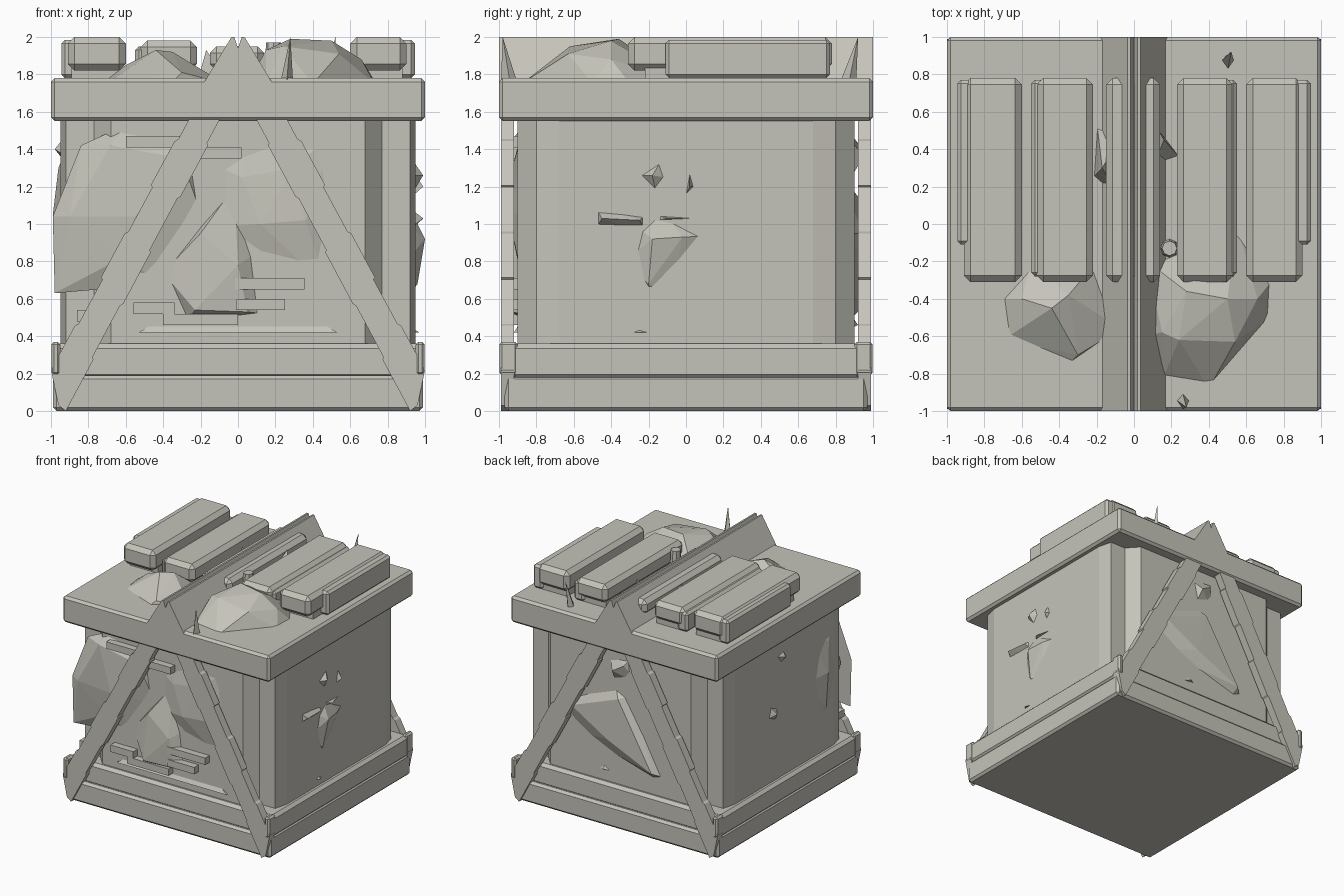
import bpy, bmesh, math
from mathutils import Vector

old = bpy.data.objects.get("Cube")
if old:
    bpy.data.objects.remove(old)

stone = bpy.data.materials.new("warm_grey_stone")
stone.use_nodes = True
GREY = (0.56, 0.55, 0.49, 1)
stone.diffuse_color = GREY
stone.node_tree.nodes["Principled BSDF"].inputs["Base Color"].default_value = GREY


def finish(name, bm, bevel=0):
    bmesh.ops.recalc_face_normals(bm, faces=bm.faces)
    mesh = bpy.data.meshes.new(name)
    bm.to_mesh(mesh)
    bm.free()
    mesh.materials.append(stone)
    ob = bpy.data.objects.new(name, mesh)
    bpy.context.collection.objects.link(ob)
    if bevel:
        mod = ob.modifiers.new("Bevel", "BEVEL")
        mod.width, mod.segments = bevel, 1
    return ob


def box(name, x, y, z, bevel=0):
    bm = bmesh.new()
    bmesh.ops.create_cube(bm, size=1)
    for v in bm.verts:
        v.co = [(r[0] + r[1]) / 2 + c * (r[1] - r[0]) for c, r in zip(v.co, (x, y, z))]
    return finish(name, bm, bevel)


def prism(name, outline, axis, lo, hi, bevel=0):
    """Extrude a 2D outline along y or z."""
    bm = bmesh.new()
    at = (lambda a, b, t: (a, t, b)) if axis == "y" else (lambda a, b, t: (a, b, t))
    low = [bm.verts.new(at(a, b, lo)) for a, b in outline]
    high = [bm.verts.new(at(a, b, hi)) for a, b in outline]
    bm.faces.new(low)
    bm.faces.new(high)
    for i in range(len(low)):
        j = (i + 1) % len(low)
        bm.faces.new((low[i], low[j], high[j], high[i]))
    return finish(name, bm, bevel)


def rock(name, rim, peaks, place):
    """Faceted lump: rim points on a wall, peaks raised off it; place maps (u, v, depth) to xyz."""
    bm = bmesh.new()
    for u, v in rim:
        bm.verts.new(place(u, v, -0.03))
    for u, v, d in peaks:
        bm.verts.new(place(u, v, d))
    res = bmesh.ops.convex_hull(bm, input=bm.verts)
    loose = {g for g in res["geom_interior"] + res["geom_unused"] if isinstance(g, bmesh.types.BMVert)}
    bmesh.ops.delete(bm, geom=list(loose), context="VERTS")
    return finish(name, bm)


def front(u, v, d): return (u, -0.9 - d, v)
def side_wall(u, v, d): return (0.93 + d, u, v)
def back(u, v, d): return (u, 0.87 + d, v)
def other_side(u, v, d): return (-0.93 - d, u, v)
def lid_top(u, v, d): return (u, v, 1.78 + d)


# Base, body and lid
box("base_lower", (-0.99, 0.99), (-0.97, 0.97), (0, 0.19), 0.02)
box("base_upper", (-0.995, 0.995), (-0.94, 0.94), (0.17, 0.36), 0.025)
quarter = [(0.95, 0.68), (0.92, 0.8), (0.77, 0.8), (0.68, 0.9)]
half = quarter + [(-x, y) for x, y in reversed(quarter)]
prism("body", half + [(x, -y) for x, y in reversed(half)], "z", 0.34, 1.6)
box("lid", (-1, 1), (-1, 1), (1.55, 1.78), 0.02)

# Timber A-frames with stepped edges, front and back
outer_a, outer_b = Vector((-1, 0.22)), Vector((-0.2, 1.7))
inner_a, inner_b = Vector((-0.92, 0.0)), Vector((0, 1.72))


def stepped(a, b, shift):
    pts = []
    for i in range(6):
        off = Vector((shift * (i % 2), 0))
        pts += [a.lerp(b, i / 6) + off, a.lerp(b, (i + 0.96) / 6) + off]
    return [tuple(p) for p in pts] + [tuple(b)]


for label, y in (("front", -0.99), ("back", 0.92)):
    for side, s in (("right", 1), ("left", -1)):
        outline = stepped(outer_a, outer_b, 0.014)
        outline += list(reversed(stepped(inner_a, inner_b, -0.012))) + [(-0.96, 0.03)]
        prism(f"{label}_{side}_leg", [(x * s, z) for x, z in outline], "y", y, y + 0.07)
    for side, s in (("right", 1), ("left", -1)):
        foot_y = (-0.998, -0.9) if label == "front" else (0.9, 0.998)
        box(f"{label}_{side}_foot", sorted((s * 0.95, s * 0.998)), foot_y, (0.19, 0.37), 0.015)

# Grooved ridge running over the lid
prism("ridge", [(-0.18, 1.76), (-0.035, 2.0), (-0.02, 2.0), (0, 1.94), (0.02, 2.0),
                (0.035, 2.0), (0.18, 1.76)], "y", -1, 1)

# Planks across the lid
for i, (x0, x1, top) in enumerate([(-0.91, -0.6, 2.0), (-0.52, -0.22, 1.98), (-0.15, 0.14, 1.95),
                                   (0.23, 0.53, 1.98), (0.6, 0.9, 2.0)]):
    box(f"plank_{i + 1}", (x0, x1), (-0.31, 0.78), (1.82, top), 0.035)
    box(f"plank_{i + 1}_core", (x0 + 0.02, x1 - 0.02), (-0.22, 0.75), (1.77, 1.85))
for name, s in (("right", -1), ("left", 1)):
    box(f"{name}_plank_splint", sorted((s * 0.85, s * 0.945)), (-0.11, 0.77), (1.78, 1.985), 0.02)
    box(f"{name}_inner_splint", sorted((s * 0.45, s * 0.55)), (-0.28, 0.77), (1.78, 1.95), 0.02)

# Boulders and spikes on the lid
rock("lid_boulder_right", [(-0.7, -0.62), (-0.73, -0.4), (-0.55, -0.2), (-0.2, -0.2), (-0.07, -0.56),
                           (-0.36, -0.76)],
     [(-0.44, -0.45, 0.15), (-0.35, -0.38, 0.14), (-0.3, -0.7, 0.03), (-0.6, -0.4, 0.07)], lid_top)
rock("lid_boulder_left", [(0.05, -0.6), (0.07, -0.2), (0.55, 0.0), (0.74, -0.3), (0.73, -0.5),
                          (0.4, -0.88), (0.15, -0.84)],
     [(0.15, -0.58, 0.15), (0.28, -0.36, 0.21), (0.5, -0.4, 0.2), (0.54, -0.63, 0.13),
      (0.24, -0.62, 0.17), (0.66, -0.4, 0.1)], lid_top)
for name, x, y, lean in (("front", 0.26, -0.94, -0.04), ("back", 0.5, 0.87, 0.05)):
    rock(f"{name}_spike", [(x - 0.035, y), (x, y - 0.05), (x + 0.035, y), (x, y + 0.04)],
         [(x + 0.02, y + lean, 0.22)], lid_top)
rock("ridge_chip", [(-0.22, 0.25), (-0.05, 0.1), (-0.05, 0.5), (-0.2, 0.55)], [(-0.17, 0.3, 0.15)], lid_top)
rock("ridge_shard", [(0.12, 0.52), (0.25, 0.35), (0.1, 0.3)], [(0.16, 0.45, 0.16)], lid_top)
bm = bmesh.new()
bmesh.ops.create_cone(bm, cap_ends=True, segments=8, radius1=0.05, radius2=0.04, depth=0.2)
bmesh.ops.translate(bm, verts=bm.verts, vec=(0.19, -0.13, 1.87))
finish("peg", bm)

# Front boulders
rock("front_boulder_right", [(-0.99, 1.04), (-0.98, 0.63), (-0.84, 1.42), (-0.6, 1.53), (-0.25, 1.45),
                             (-0.18, 1.0), (-0.4, 0.68), (-0.75, 0.66)],
     [(-0.9, 1.04, 0.03), (-0.55, 1.04, 0.07), (-0.68, 1.42, 0.05), (-0.3, 1.35, 0.05),
      (-0.62, 0.82, 0.04)], front)
rock("front_boulder_left", [(-0.2, 1.35), (0.05, 1.52), (0.52, 1.5), (0.56, 1.1), (0.48, 0.66), (0.12, 0.75),
                            (-0.2, 0.98)],
     [(0.02, 1.25, 0.02), (0.12, 1.0, 0.04), (0.36, 1.02, 0.04), (0.3, 1.3, 0.03)], front)
rock("front_boulder_low", [(-0.4, 0.74), (-0.18, 1.02), (-0.02, 1.2), (0.1, 0.85), (0.14, 0.52), (-0.28, 0.47)],
     [(-0.2, 0.95, 0.06), (0.0, 0.78, 0.06), (-0.23, 0.54, 0.08), (0.05, 0.53, 0.04)], front)

# Sills and thin bricks
for label, y0, y1, place in (("front", -0.94, -0.85, front), ("back", 0.85, 0.94, back)):
    rock(f"{label}_sill", [(-0.53, 0.42), (0.53, 0.42), (0.4, 0.5), (-0.4, 0.5)],
         [(-0.53, 0.42, 0.02), (0.53, 0.42, 0.02)], place)
for i, (x, z, w) in enumerate([(-0.4, 1.44, 0.4), (-0.09, 1.38, 0.22), (0.17, 0.68, 0.37), (0.12, 0.57, 0.26),
                               (-0.2, 0.49, 0.4), (-0.45, 0.55, 0.22), (-0.8, 0.51, 0.12)]):
    box(f"brick_{i + 1}", (x - w / 2, x + w / 2), (-0.96, -0.8), (z - 0.03, z + 0.03))

# Back boulders
rock("back_boulder", [(0.72, 0.95), (0.1, 1.25), (-0.1, 1.15), (-0.45, 0.5), (-0.3, 0.45), (0.5, 0.68)],
     [(0.45, 0.95, 0.07), (0.0, 1.12, 0.07), (-0.33, 0.56, 0.08), (0.1, 0.75, 0.08)], back)
rock("back_boulder_high", [(0.15, 1.5), (-0.12, 1.53), (-0.15, 1.25), (0.08, 1.18)],
     [(0.05, 1.36, 0.08), (-0.05, 1.42, 0.06)], back)
rock("back_chip", [(0.35, 0.42), (0.0, 0.45), (0.2, 0.58)], [(0.15, 0.46, 0.05)], back)

# Shards on the side walls
rock("side_shard_low", [(-0.33, 0.8), (-0.28, 1.0), (-0.15, 1.12), (0.2, 0.94), (-0.08, 0.6), (-0.2, 0.6)],
     [(-0.18, 0.92, 0.07), (-0.02, 0.93, 0.05), (-0.2, 0.68, 0.03)], side_wall)
rock("side_shard_high", [(-0.3, 1.26), (-0.1, 1.39), (-0.05, 1.24), (-0.15, 1.11)],
     [(-0.18, 1.26, 0.06)], side_wall)
rock("side_shard_front", [(-0.49, 1.1), (-0.49, 0.96), (-0.2, 0.95), (-0.2, 1.06)],
     [(-0.45, 1.03, 0.06), (-0.25, 1.02, 0.05)], side_wall)
rock("side_splinter", [(0.02, 1.34), (-0.02, 1.12), (0.06, 1.2)], [(0.02, 1.2, 0.06)], side_wall)
rock("side_sliver", [(-0.2, 1.06), (0.24, 1.03), (-0.2, 1.01)], [(-0.1, 1.03, 0.05)], side_wall)
rock("side_flake", [(-0.35, 0.42), (-0.1, 0.42), (-0.25, 0.46)], [(-0.25, 0.42, 0.04)], side_wall)
rock("other_side_boulder", [(-0.3, 1.0), (-0.4, 1.4), (-0.7, 1.45), (-0.85, 1.0), (-0.7, 0.6), (-0.42, 0.65)],
     [(-0.55, 1.05, 0.06), (-0.6, 1.3, 0.03), (-0.55, 0.75, 0.04)], other_side)
rock("other_side_shard", [(0.28, 0.9), (0.22, 1.08), (0.05, 1.0), (0.1, 0.82)], [(0.15, 0.95, 0.06)], other_side)
rock("other_side_chip", [(0.2, 1.45), (0.0, 1.5), (-0.1, 1.35), (0.08, 1.3)], [(0.02, 1.4, 0.05)], other_side)
